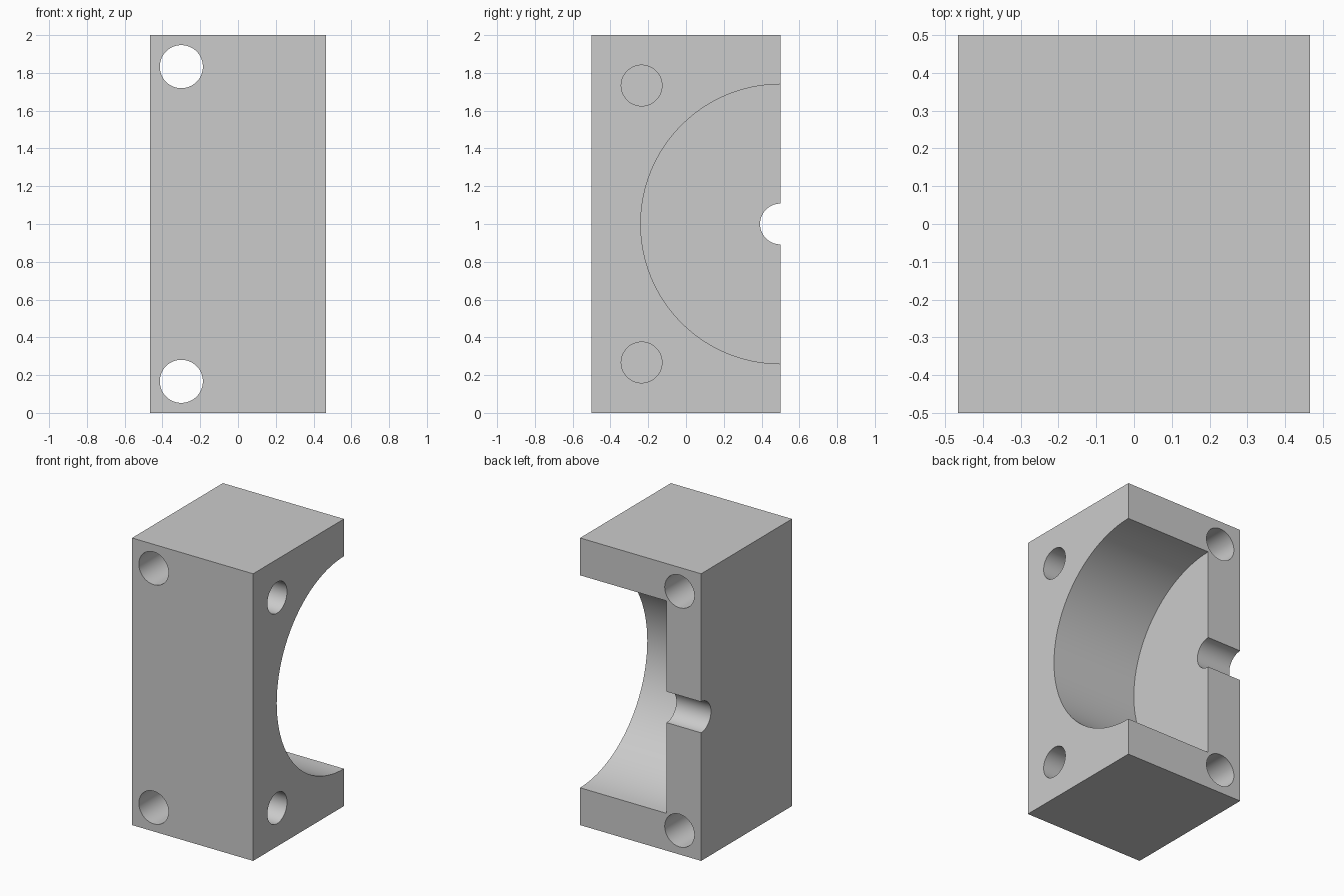
import bpy
from math import radians

if "Cube" in bpy.data.objects:
    bpy.data.objects.remove(bpy.data.objects["Cube"], do_unlink=True)

WIDTH, DEPTH, HEIGHT = 0.933, 1.0, 2.0
RIGHT, BACK, MID = WIDTH / 2, DEPTH / 2, HEIGHT / 2

grey = bpy.data.materials.new("plain grey")
grey.use_nodes = True
colour = (0.6, 0.6, 0.6, 1)
grey.diffuse_color = colour
grey.node_tree.nodes["Principled BSDF"].inputs["Base Color"].default_value = colour

# Solid block
bpy.ops.mesh.primitive_cube_add(size=1, location=(0, 0, MID))
block = bpy.context.object
block.name = "housing_block"
block.scale = (WIDTH, DEPTH, HEIGHT)
bpy.ops.object.transform_apply(location=True, rotation=False, scale=True)
block.data.materials.append(grey)


def bore(axis, radius, start, end, across, z):
    """Cut a round hole along x or y between start and end."""
    middle = (start + end) / 2
    along_x = axis == "x"
    bpy.ops.mesh.primitive_cylinder_add(
        vertices=96, radius=radius, depth=end - start,
        location=(middle, across, z) if along_x else (across, middle, z),
        rotation=(0, radians(90), 0) if along_x else (radians(90), 0, 0))
    cutter = bpy.context.object
    cutter.name = "bore_cutter"
    cutter.hide_render = True
    cutter.data.materials.append(grey)
    cut = block.modifiers.new("bore", "BOOLEAN")
    cut.operation = "DIFFERENCE"
    cut.solver = "EXACT"
    cut.object = cutter
    bpy.ops.object.select_all(action="DESELECT")
    block.select_set(True)
    bpy.context.view_layer.objects.active = block
    bpy.ops.object.modifier_apply(modifier=cut.name)
    bpy.data.objects.remove(cutter, do_unlink=True)


# Half-round pocket, open to the left side and the back
bore("x", 0.74, -0.2, RIGHT + 0.1, BACK, MID)

# Half-round shaft notch through the remaining wall
bore("x", 0.108, -RIGHT - 0.1, 0, BACK, MID)

# Mounting holes, mirrored above and below the middle
for side in (-1, 1):
    bore("y", 0.114, -BACK - 0.1, BACK + 0.1, -0.3, MID + side * 0.833)
    bore("x", 0.108, RIGHT - 0.53, RIGHT + 0.1, -0.235, MID + side * 0.733)

# Smooth bores, crisp edges
bpy.ops.object.shade_smooth_by_angle(angle=radians(30))
